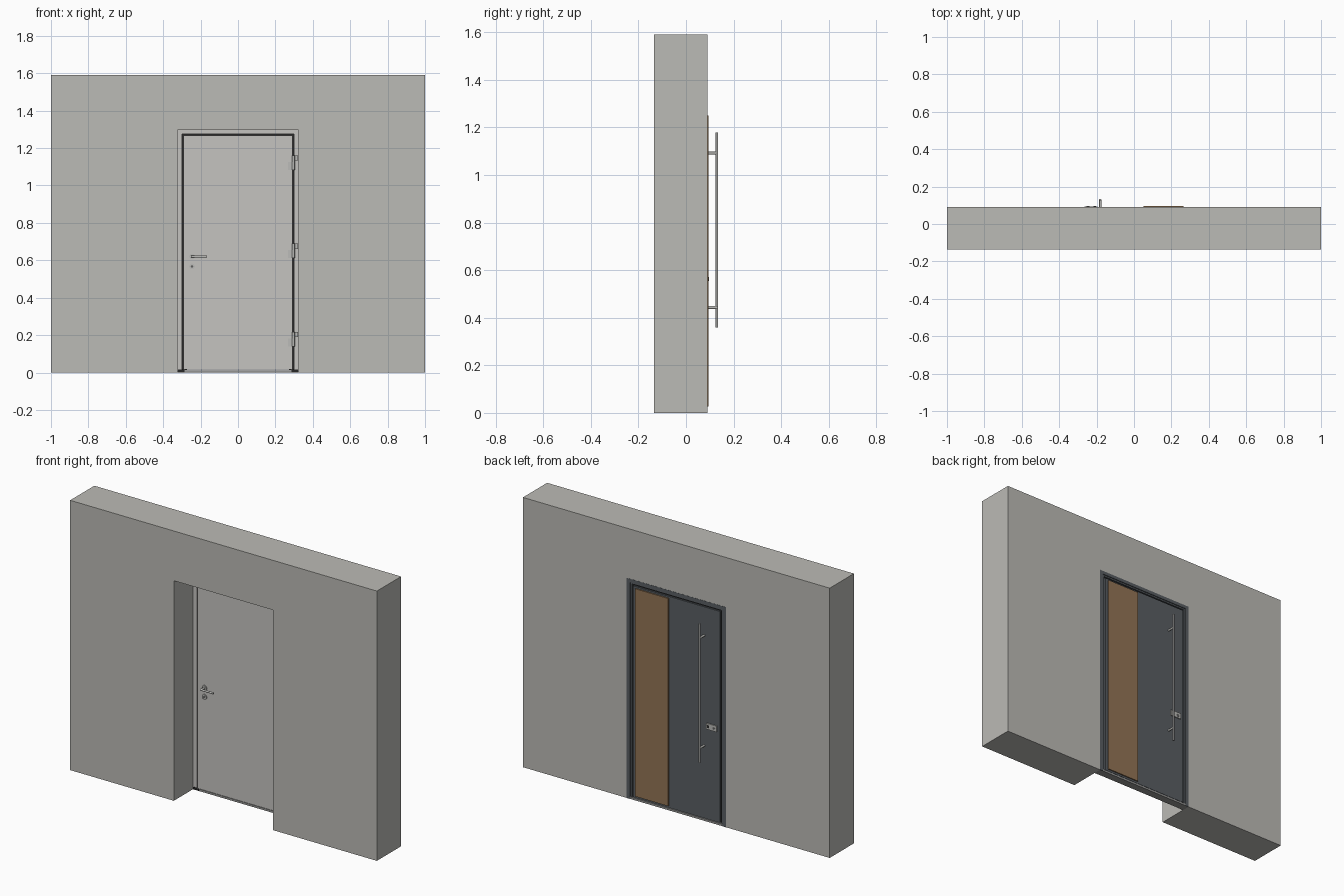
import bpy, bmesh, math
from mathutils import Vector

if "Cube" in bpy.data.objects:
    bpy.data.objects.remove(bpy.data.objects["Cube"])


def material(name, r, g, b):
    m = bpy.data.materials.new(name)
    m.diffuse_color = (r, g, b, 1)
    m.use_nodes = True
    m.node_tree.nodes["Principled BSDF"].inputs["Base Color"].default_value = m.diffuse_color
    return m


PLASTER = material("plaster grey", 0.50, 0.495, 0.465)
LIGHT = material("light silver paint", 0.56, 0.55, 0.53)
DARK = material("anthracite", 0.10, 0.112, 0.125)
WOOD = material("oak brown", 0.29, 0.175, 0.09)
STEEL = material("brushed steel", 0.50, 0.50, 0.48)
SILL = material("sill grey", 0.30, 0.30, 0.295)
SEAL = material("black rubber", 0.02, 0.02, 0.02)


def finish(name, bm, mat, smooth=False):
    bmesh.ops.recalc_face_normals(bm, faces=bm.faces)
    me = bpy.data.meshes.new(name)
    bm.to_mesh(me)
    bm.free()
    me.materials.append(mat)
    ob = bpy.data.objects.new(name, me)
    bpy.context.collection.objects.link(ob)
    if smooth:
        bpy.ops.object.select_all(action='DESELECT')
        ob.select_set(True)
        bpy.context.view_layer.objects.active = ob
        bpy.ops.object.shade_smooth_by_angle(angle=math.radians(35))
    return ob


def prism(name, outline, y0, y1, mat):
    """Extrude an x/z outline from y0 to y1."""
    bm = bmesh.new()
    face = bm.faces.new([bm.verts.new((x, y0, z)) for x, z in outline])
    ext = bmesh.ops.extrude_face_region(bm, geom=[face])
    verts = [v for v in ext["geom"] if isinstance(v, bmesh.types.BMVert)]
    bmesh.ops.translate(bm, verts=verts, vec=(0, y1 - y0, 0))
    return finish(name, bm, mat)


def box(name, x0, x1, y0, y1, z0, z1, mat):
    return prism(name, [(x0, z0), (x1, z0), (x1, z1), (x0, z1)], y0, y1, mat)


def portal(name, outer, top, inner, inner_top, y0, y1, z0, mat):
    """Upside-down U: two jambs and a head."""
    return prism(name, [(-outer, z0), (-inner, z0), (-inner, inner_top), (inner, inner_top),
                        (inner, z0), (outer, z0), (outer, top), (-outer, top)], y0, y1, mat)


def rod(name, a, b, radius, mat, sides=24):
    a, b = Vector(a), Vector(b)
    bm = bmesh.new()
    bmesh.ops.create_cone(bm, cap_ends=True, segments=sides, radius1=radius,
                          radius2=radius, depth=(b - a).length)
    rot = Vector((0, 0, 1)).rotation_difference(b - a).to_matrix()
    for v in bm.verts:
        v.co = rot @ v.co + (a + b) / 2
    return finish(name, bm, mat, True)


FRONT, MID, BACK = 0.043, 0.066, 0.09   # door set depth

# Wall with a doorway open to the floor
portal("wall", 1.0, 1.59, 0.324, 1.297, -0.135, BACK, 0, PLASTER)

# Frame: light inside half, dark outside half with a stepped lip
portal("frame_inside", 0.324, 1.297, 0.299, 1.275, FRONT, MID, 0.012, LIGHT)
portal("frame_outside", 0.324, 1.297, 0.292, 1.268, MID, BACK - 0.004, 0.012, DARK)
portal("frame_outer_lip", 0.324, 1.297, 0.303, 1.277, BACK - 0.004, BACK + 0.001, 0.0, DARK)
portal("frame_seal", 0.306, 1.28, 0.272, 1.25, 0.052, 0.078, 0.013, SEAL)

# Threshold with end caps
box("threshold", -0.324, 0.324, FRONT, BACK, 0, 0.012, SILL)
for side, name in ((-1, "left"), (1, "right")):
    x0, x1 = sorted((side * 0.285, side * 0.322))
    box("threshold_cap_" + name, x0, x1, FRONT - 0.002, 0.06, 0.001, 0.015, SEAL)

# Door leaf: two skins, wood panel on the outside
box("door_leaf_inside", -0.292, 0.292, FRONT - 0.002, MID, 0.015, 1.267, LIGHT)
box("door_leaf_outside", -0.284, 0.284, MID, BACK - 0.002, 0.015, 1.26, DARK)
box("wood_panel", 0.05, 0.265, BACK - 0.004, BACK + 0.005, 0.026, 1.25, WOOD)

# Outside pull bar on two standoffs
rod("pull_bar", (-0.18, 0.13, 0.358), (-0.18, 0.13, 1.178), 0.005, STEEL)
for name, z in (("lower", 0.443), ("upper", 1.092)):
    rod("pull_bar_standoff_" + name, (-0.18, BACK - 0.003, z), (-0.18, 0.13, z), 0.006, STEEL)

# Outside lock plate
box("lock_plate", -0.265, -0.195, BACK - 0.003, BACK + 0.004, 0.546, 0.581, STEEL)
rod("lock_cylinder", (-0.246, BACK, 0.563), (-0.246, BACK + 0.006, 0.563), 0.009, SILL)
box("lock_keyhole", -0.2475, -0.2445, BACK, BACK + 0.0065, 0.557, 0.569, SEAL)
box("lock_sensor", -0.217, -0.203, BACK, BACK + 0.005, 0.556, 0.571, SEAL)

# Inside lever handle and lock rose
FACE = FRONT - 0.002
rod("lever_rose", (-0.246, FACE, 0.62), (-0.246, FACE - 0.006, 0.62), 0.015, STEEL)
rod("lock_rose", (-0.246, FACE, 0.567), (-0.246, FACE - 0.006, 0.567), 0.015, STEEL)
rod("inside_cylinder", (-0.246, FACE, 0.567), (-0.246, FACE - 0.009, 0.567), 0.007, SILL)
box("inside_keyhole", -0.2475, -0.2445, FACE - 0.0095, FACE, 0.561, 0.573, SEAL)
rod("lever_neck", (-0.246, FACE, 0.62), (-0.246, FACE - 0.034, 0.62), 0.006, STEEL)
rod("lever_grip", (-0.251, FACE - 0.032, 0.62), (-0.166, FACE - 0.032, 0.62), 0.0055, STEEL)

# Three hinges: leaf plate, frame plate and knuckle
for name, z in (("lower", 0.14), ("middle", 0.612), ("upper", 1.084)):
    box("hinge_leaf_plate_" + name, 0.267, 0.302, FACE - 0.008, FACE, z, z + 0.042, STEEL)
    box("hinge_frame_plate_" + name, 0.29, 0.32, FACE - 0.008, FRONT, z + 0.049, z + 0.077, STEEL)
    rod("hinge_knuckle_" + name, (0.296, FACE - 0.01, z), (0.296, FACE - 0.01, z + 0.077),
        0.0075, STEEL)
